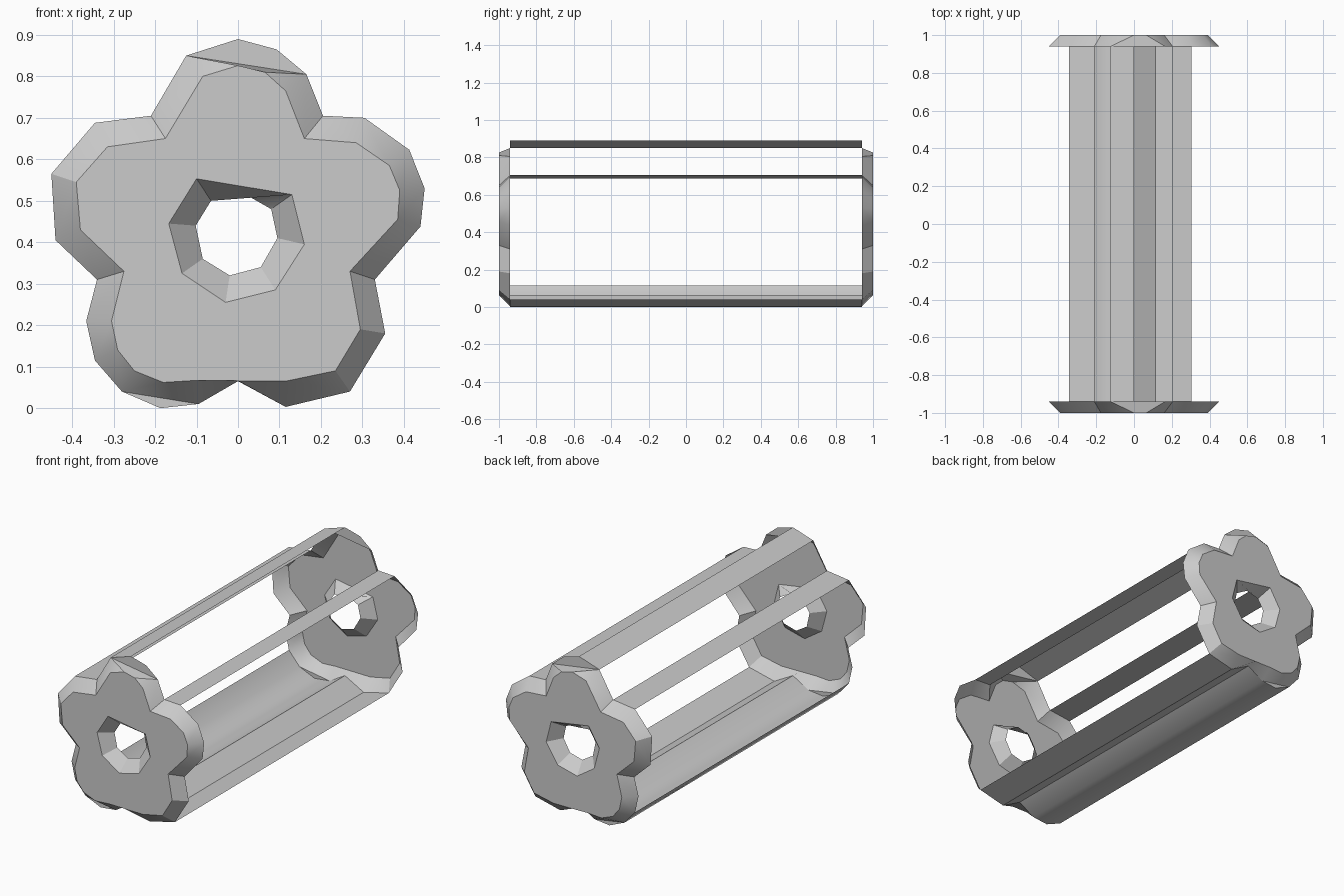
import bpy, bmesh, math

if "Cube" in bpy.data.objects:
    bpy.data.objects.remove(bpy.data.objects["Cube"])

RIM, END = 0.94, 1.0      # depth of the wide rim and of the flat end

grey = bpy.data.materials.new("light grey")
grey.diffuse_color = (0.6, 0.6, 0.6, 1)
grey.use_nodes = True
grey.node_tree.nodes["Principled BSDF"].inputs["Base Color"].default_value = grey.diffuse_color

# bevel sections round the flower: rim x, rim z, end x, end z
PETALS = [
    (-.125, .85, -.085, .80), (-.125, .85, 0, .826), (.165, .805, .065, .81),
    (.165, .805, .115, .765), (.205, .705, .16, .65), (.305, .70, .285, .64),
    (.413, .623, .365, .585), (.45, .53, .39, .525), (.44, .438, .385, .455),
    (.33, .31, .27, .33), (.355, .18, .295, .19), (.27, .04, .235, .09),
    (.115, .003, .115, .065), (0, .065, 0, .066), (-.095, .01, -.1, .067),
    (-.28, .04, -.18, .062), (-.28, .04, -.25, .09), (-.345, .115, -.29, .14),
    (-.366, .21, -.305, .21), (-.34, .31, -.275, .33), (-.44, .405, -.38, .43),
    (-.45, .565, -.39, .545), (-.345, .688, -.315, .63), (-.21, .705, -.175, .65)]

# funnel sections round the hole: throat x, throat z, end x, end z
HOLE = [
    (-.065, .50, -.1, .553), (.01, .52, .13, .515), (.08, .48, .13, .515),
    (.095, .41, .16, .395), (.055, .34, .09, .285), (-.02, .32, -.03, .255),
    (-.085, .36, -.135, .325), (-.102, .44, -.167, .445)]


def finish(name, bm, mirror=False):
    mesh = bpy.data.meshes.new(name)
    bm.to_mesh(mesh)
    bm.free()
    mesh.materials.append(grey)
    ob = bpy.data.objects.new(name, mesh)
    bpy.context.collection.objects.link(ob)
    bpy.ops.object.select_all(action='DESELECT')
    ob.select_set(True)
    bpy.context.view_layer.objects.active = ob
    bpy.ops.object.shade_smooth_by_angle(angle=math.radians(30))
    if mirror:
        mod = ob.modifiers.new("other end", 'MIRROR')
        mod.use_axis = (False, True, False)
        mod.use_mirror_merge = False
    return ob


def point(bm, cache, x, y, z):
    key = (x, y, z)
    if key not in cache:
        cache[key] = bm.verts.new(key)
    return cache[key]


def bevel(bm, cache, rows):
    """Sloped band between the rim depth and the end; returns the end loop."""
    for a, b in zip(rows, rows[1:] + rows[:1]):
        ring = [point(bm, cache, a[0], -RIM, a[1]), point(bm, cache, b[0], -RIM, b[1]),
                point(bm, cache, b[2], -END, b[3]), point(bm, cache, a[2], -END, a[3])]
        bm.faces.new(list(dict.fromkeys(ring)))
    return list(dict.fromkeys(point(bm, cache, r[2], -END, r[3]) for r in rows))


# flower ends: bevelled shell with a funnel hole, mirrored to the back
bm, cache = bmesh.new(), {}
loops = [bevel(bm, cache, PETALS), bevel(bm, cache, HOLE)]
edges = [bm.edges.get((a, b)) for lp in loops for a, b in zip(lp, lp[1:] + lp[:1])]
bmesh.ops.triangle_fill(bm, edges=edges, use_beauty=True, normal=(0, -1, 0))
# flat lips beyond the bevel at the top and bottom petals
for lip in ([(-.125, .85), (0, .89), (.093, .865), (.165, .805)],
            [(-.095, .01), (-.187, 0), (-.28, .04)]):
    bm.faces.new([point(bm, cache, x, -RIM, z) for x, z in lip])
bmesh.ops.recalc_face_normals(bm, faces=bm.faces)
flat = [f for f in bm.faces if all(v.co.y < -.99 for v in f.verts)]
if flat[0].normal.y > 0:
    bmesh.ops.reverse_faces(bm, faces=bm.faces)
bmesh.ops.dissolve_limit(bm, angle_limit=.01, verts=[], edges=list(
    {e for f in flat for e in f.edges if all(g in flat for g in e.link_faces)}))
finish("flower_end", bm, mirror=True)

# thin lengthwise panels joining the two ends
PANELS = {
    "top_panel": [(0, .89), (-.125, .85)],
    "left_panel": [(-.21, .705), (-.345, .688)],
    "right_panel": [(.305, .70), (.205, .705)],
    "bottom_panel": [(-.345, .115), (-.28, .04), (-.187, 0), (-.095, .01),
                     (0, .065), (.115, .003), (.27, .04)]}
for name, path in PANELS.items():
    bm, cache = bmesh.new(), {}
    for (ax, az), (bx, bz) in zip(path, path[1:]):
        bm.faces.new([point(bm, cache, ax, -RIM, az), point(bm, cache, bx, -RIM, bz),
                      point(bm, cache, bx, RIM, bz), point(bm, cache, ax, RIM, az)])
    finish(name, bm)
